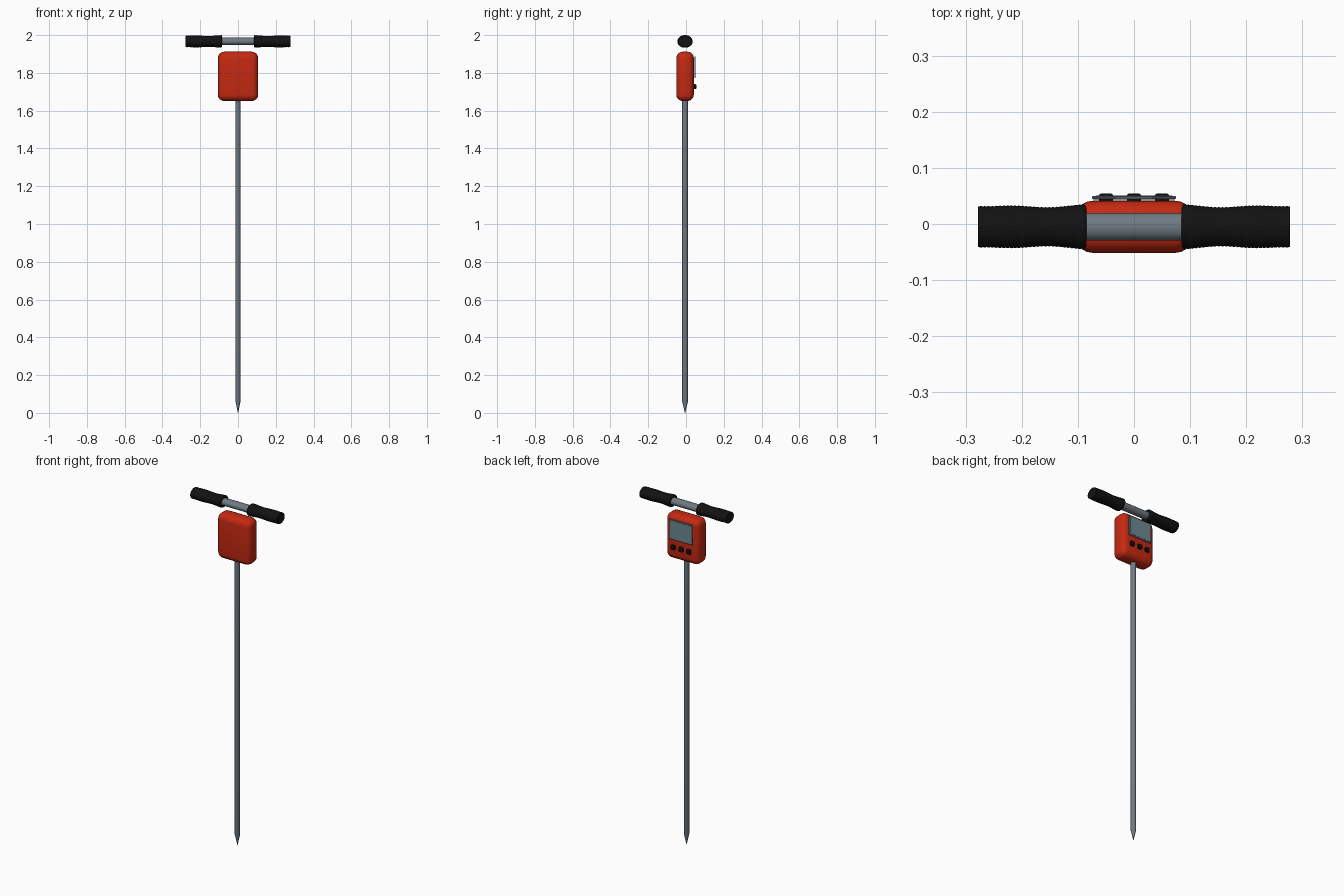
import bpy, bmesh, math

if "Cube" in bpy.data.objects:
    bpy.data.objects.remove(bpy.data.objects["Cube"])

def material(name, rgb):
    m = bpy.data.materials.new(name)
    m.diffuse_color = (*rgb, 1)
    m.use_nodes = True
    m.node_tree.nodes["Principled BSDF"].inputs["Base Color"].default_value = m.diffuse_color
    return m

RED = material("red casing", (0.56, 0.022, 0.006))
STEEL = material("steel grey", (0.16, 0.195, 0.225))
BLACK = material("black rubber", (0.006, 0.006, 0.006))
GLASS = material("screen blue grey", (0.15, 0.25, 0.28))
CY = -0.005  # shared depth of shaft, casing and handle axis

def finish(name, bm, mat, angle=40):
    bmesh.ops.recalc_face_normals(bm, faces=bm.faces)
    me = bpy.data.meshes.new(name)
    bm.to_mesh(me)
    bm.free()
    me.materials.append(mat)
    ob = bpy.data.objects.new(name, me)
    bpy.context.collection.objects.link(ob)
    bpy.context.view_layer.objects.active = ob
    bpy.ops.object.select_all(action='DESELECT')
    ob.select_set(True)
    bpy.ops.object.shade_smooth_by_angle(angle=math.radians(angle))
    return ob

def lathe(name, profile, mat, axis, centre, sides, squash=1.0, angle=40):
    """Skin rings of (position, radius); squash scales the second radius."""
    bm = bmesh.new()
    rings = []
    for p, r in profile:
        ring = []
        for i in range(sides):
            a = math.tau * (i + 0.5) / sides
            u, v = r * math.cos(a), r * math.sin(a) * squash
            co = (p, centre[1] + u, centre[2] + v) if axis == 'X' else (centre[0] + v, centre[1] + u, p)
            ring.append(bm.verts.new(co))
        rings.append(ring)
    for a, b in zip(rings, rings[1:]):
        for i in range(sides):
            j = (i + 1) % sides
            bm.faces.new((a[i], a[j], b[j], b[i]))
    bm.faces.new(rings[0])
    bm.faces.new(rings[-1])
    return finish(name, bm, mat, angle)

def box(name, lo, hi, mat, bevel=0.0, segments=1):
    bm = bmesh.new()
    bmesh.ops.create_cube(bm, size=1)
    for v in bm.verts:
        v.co = [(l + h) / 2 + c * (h - l) for l, h, c in zip(lo, hi, v.co)]
    if bevel:
        bmesh.ops.bevel(bm, geom=bm.edges[:], offset=bevel, segments=segments,
                        profile=0.5, affect='EDGES')
    return finish(name, bm, mat)

# Long probe shaft with pointed tip
lathe("probe_shaft", [(0, 0.001), (0.062, 0.016), (1.68, 0.016)], STEEL, 'Z', (0, CY, 0), 16, 0.86)

# Rounded casing
box("casing", (-0.107, CY - 0.0465, 1.651), (0.107, CY + 0.0465, 1.912), RED, 0.034, 5)

# Crossbar of the handle
ZC = 1.9665
lathe("handle_bar", [(-0.26, 0.0245), (0.26, 0.0245)], STEEL, 'X', (0, CY, ZC), 24, 0.83)

# Ribbed rubber grips: waisted, with fine rings
def grip_profile(side):
    pts = [(side * 0.085, 0.034)]
    n = 56
    for i in range(n + 1):
        t = i / n
        x = 0.087 + 0.189 * t
        r = 0.0385 - 0.0025 * math.sin(math.pi * t) + 0.0015 * math.cos(math.tau * 1.5 * t)
        r += 0.0006 if i % 2 else -0.0006
        pts.append((side * x, r))
    pts.append((side * 0.278, 0.036))
    return pts

for side, label in ((-1, "left"), (1, "right")):
    lathe(label + "_grip", grip_profile(side), BLACK, 'X', (0, CY, ZC), 32, 0.83, 60)

# Screen: framed plate on the back of the casing
box("screen_frame", (-0.075, 0.044, 1.772), (0.075, 0.050, 1.888), STEEL, 0.002)
box("screen", (-0.068, 0.046, 1.779), (0.068, 0.0512, 1.881), GLASS)

# Three buttons below the screen
for i, x in enumerate((-0.05, 0, 0.05)):
    box(f"button_{i + 1}", (x - 0.0125, 0.036, 1.714), (x + 0.0125, 0.0545, 1.740), BLACK, 0.004, 2)
